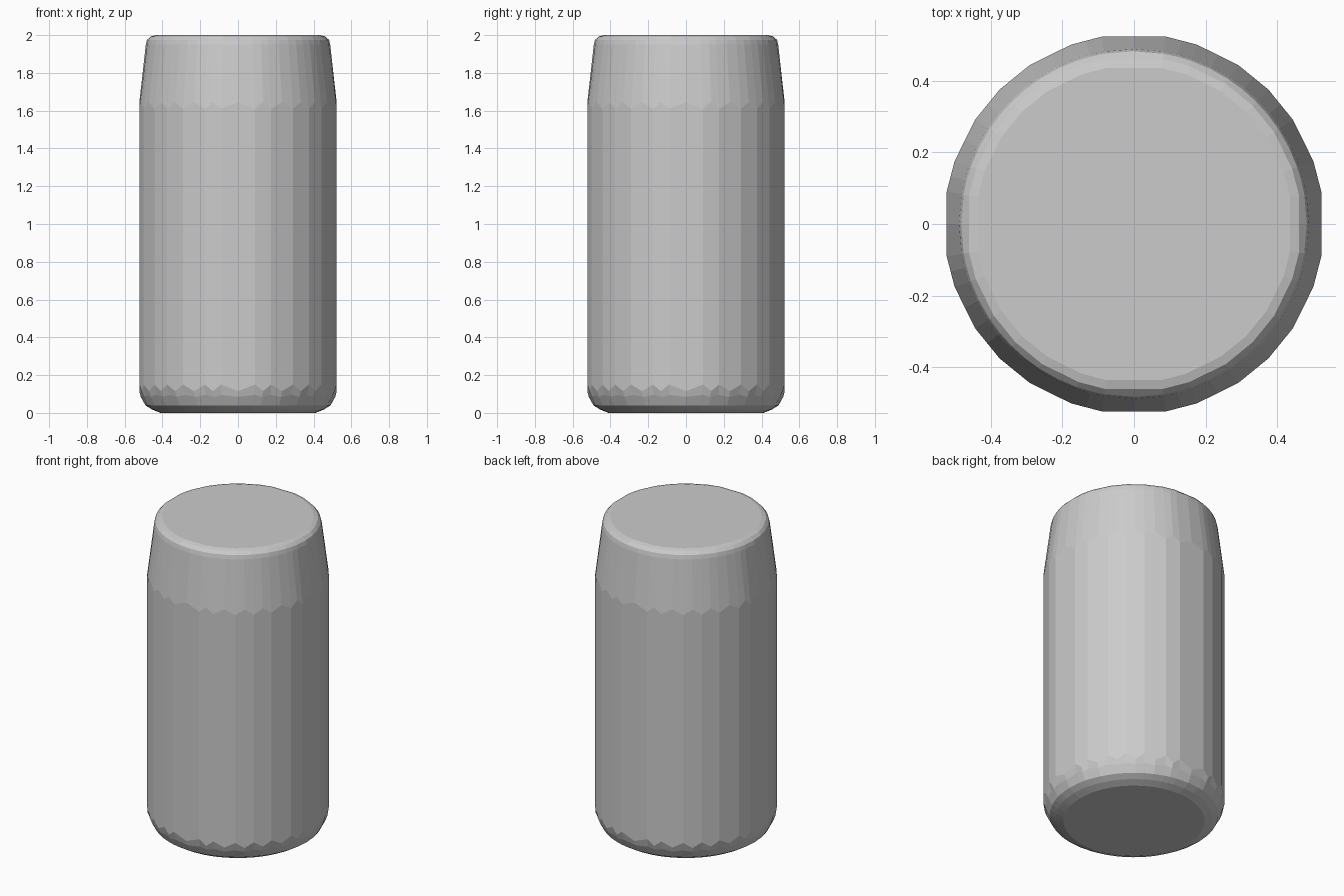
import bpy, bmesh
from math import radians, degrees, cos, sin, hypot, atan2

cube = bpy.data.objects.get("Cube")
if cube:
    bpy.data.objects.remove(cube, do_unlink=True)

R = 0.53

# Corner angles of the many-sided body, with a midpoint on every side
quarter = [9.8, 19.3, 33.3, 45, 56.7, 70.7, 80.2]
corners = [radians(a + 90 * q) for q in range(4) for a in quarter]
outline = []
for i, a in enumerate(corners):
    b = corners[(i + 1) % len(corners)]
    p, q = (cos(a), sin(a)), (cos(b), sin(b))
    outline.append((*p, 1.0))
    mid = ((p[0] + q[0]) / 2, (p[1] + q[1]) / 2)
    outline.append((*mid, hypot(*mid)))


def ring(bm, radius, z, z_mid=None, rounded=False):
    """Loop of vertices; side midpoints may differ in height or be pushed round."""
    loop = []
    for i, (x, y, r) in enumerate(outline):
        k = radius / r if rounded else radius
        h = z_mid if (i % 2 and z_mid is not None) else z
        loop.append(bm.verts.new((x * k, y * k, h)))
    return loop


# Can body: round foot, straight wall, tapered shoulder, bevelled lid
bm = bmesh.new()
rings = [
    ring(bm, 0.41, 0.0, rounded=True),
    ring(bm, 0.455, 0.018, rounded=True),
    ring(bm, 0.49, 0.04, rounded=True),
    ring(bm, 0.515, 0.095, 0.085, rounded=True),
    ring(bm, R, 0.15, 0.115),
    ring(bm, R, 1.61, 1.645),
    ring(bm, 0.488, 1.95, rounded=True),
    ring(bm, 0.482, 1.975, rounded=True),
    ring(bm, 0.467, 1.993),
    ring(bm, 0.442, 2.0),
]
n = len(outline)
for low, high in zip(rings, rings[1:]):
    for i in range(n):
        j = (i + 1) % n
        bm.faces.new((low[i], low[j], high[j], high[i]))
bm.faces.new(rings[0][::-1])
bm.faces.new(rings[-1])
bmesh.ops.recalc_face_normals(bm, faces=bm.faces)

mesh = bpy.data.meshes.new("can_body")
bm.to_mesh(mesh)
bm.free()
can = bpy.data.objects.new("can_body", mesh)
bpy.context.collection.objects.link(can)

# Plain grey metal
grey = bpy.data.materials.new("light_grey")
grey.use_nodes = True
colour = (0.6, 0.6, 0.6, 1)
grey.diffuse_color = colour
grey.node_tree.nodes["Principled BSDF"].inputs["Base Color"].default_value = colour
mesh.materials.append(grey)
